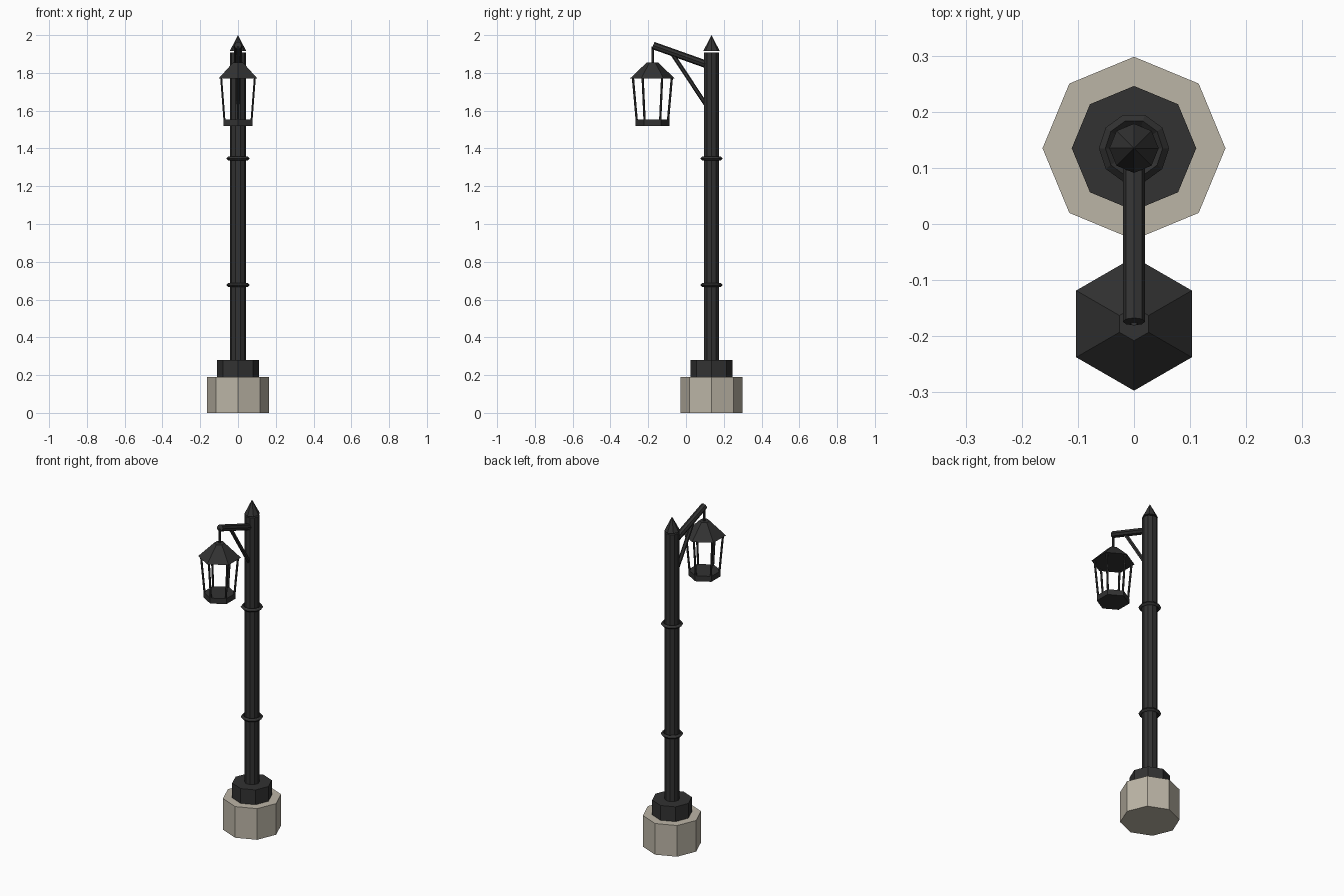
import bpy, math
from mathutils import Vector

if "Cube" in bpy.data.objects:
    bpy.data.objects.remove(bpy.data.objects["Cube"])


def material(name, rgb):
    m = bpy.data.materials.new(name)
    m.diffuse_color = (*rgb, 1)
    m.use_nodes = True
    m.node_tree.nodes["Principled BSDF"].inputs["Base Color"].default_value = m.diffuse_color
    return m


IRON = material("dark_iron", (0.032, 0.032, 0.032))
STONE = material("warm_stone", (0.50, 0.46, 0.38))
POLE_Y = 0.135
LAMP_Y = -0.178


def finish(name, mat):
    ob = bpy.context.object
    ob.name = name
    ob.data.materials.append(mat)
    return ob


def prism(name, sides, r1, r2, z1, z2, y, turn=0.0, mat=IRON):
    """Upright prism or cone with its first corner on +y, turned by an angle."""
    bpy.ops.mesh.primitive_cone_add(vertices=sides, radius1=r1, radius2=r2, depth=z2 - z1,
                                    location=(0, y, (z1 + z2) / 2), rotation=(0, 0, turn))
    return finish(name, mat)


def bar(name, a, b, r, sides=6):
    """Straight rod between two points."""
    a, b = Vector(a), Vector(b)
    d = b - a
    bpy.ops.mesh.primitive_cylinder_add(vertices=sides, radius=r, depth=d.length, location=(a + b) / 2)
    ob = finish(name, IRON)
    ob.rotation_euler = d.to_track_quat('Z', 'Y').to_euler()
    return ob


# Base and pole
prism("stone_base", 8, 0.163, 0.163, 0, 0.19, POLE_Y, mat=STONE)
prism("iron_plinth", 8, 0.111, 0.111, 0.19, 0.28, POLE_Y)
prism("pole", 10, 0.042, 0.042, 0.28, 1.907, POLE_Y, math.pi / 2)
prism("finial", 8, 0.044, 0, 1.915, 2.0, POLE_Y)

# Collars on the pole
for i, z in enumerate((0.677, 1.347)):
    bpy.ops.mesh.primitive_torus_add(major_segments=10, minor_segments=4, major_radius=0.051,
                                     minor_radius=0.0115, location=(0, POLE_Y, z))
    finish(f"collar_{i}", IRON)

# Arm, brace and hanger
bar("arm", (0, 0.13, 1.837), (0, -0.174, 1.945), 0.02, 8)
bar("brace", (0, 0.11, 1.625), (0, -0.072, 1.90), 0.011)
bar("hanger", (0, LAMP_Y + 0.002, 1.94), (0, LAMP_Y + 0.002, 1.85), 0.006)

# Lantern
prism("lantern_roof", 6, 0.119, 0.03, 1.77, 1.855, LAMP_Y)
prism("lantern_floor", 6, 0.09, 0.09, 1.52, 1.553, LAMP_Y)
for i in range(6):
    a = math.radians(30 + 60 * i)
    c, s = math.cos(a), math.sin(a)
    bar(f"lantern_bar_{i}", (0.083 * c, LAMP_Y + 0.083 * s, 1.55),
        (0.103 * c, LAMP_Y + 0.103 * s, 1.775), 0.006)
